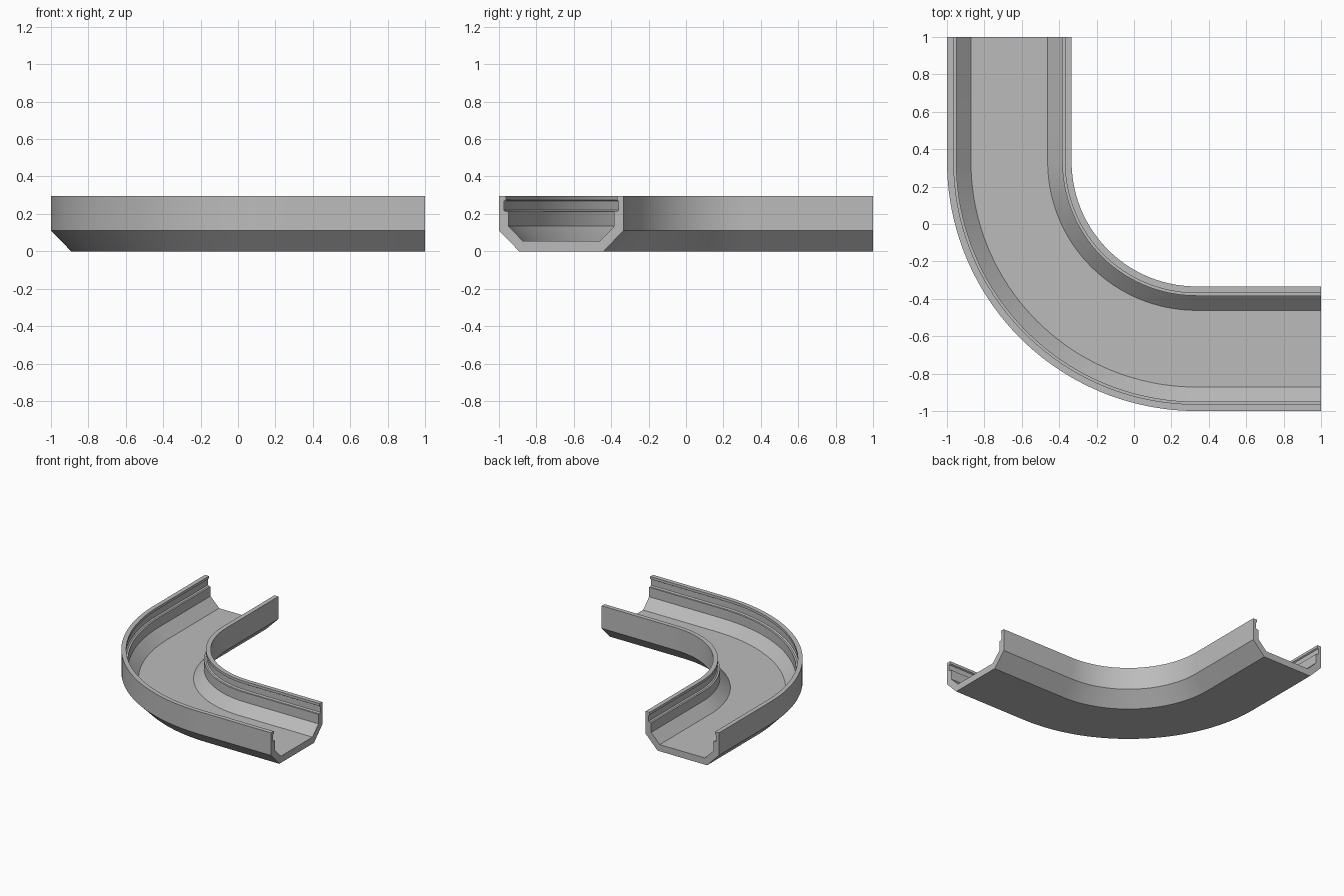
import bpy
import bmesh
from math import sin, cos, pi, radians

cube = bpy.data.objects.get("Cube")
if cube:
    bpy.data.objects.remove(cube, do_unlink=True)

# Plain grey plastic
grey = bpy.data.materials.new("grey")
grey.use_nodes = True
color = (0.5, 0.5, 0.5, 1)
grey.diffuse_color = color
grey.node_tree.nodes["Principled BSDF"].inputs["Base Color"].default_value = color

# Half cross-section: offset from the centreline, height
# (outer bottom, up the outer wall, over the lip, down to the inner floor)
HALF = [
    (0.225, 0), (0.333, 0.11), (0.333, 0.295),
    (0.297, 0.295), (0.297, 0.274), (0.307, 0.268), (0.307, 0.22),
    (0.297, 0.212), (0.283, 0.212), (0.283, 0.134), (0.205, 0.055),
]
PROFILE = HALF + [(-d, z) for d, z in reversed(HALF)]

# Path stations: point on the centreline and its outward direction
BEND = 1 / 3          # centre of the bend in x and y
RADIUS = 1.0
STEPS = 40
stations = [(BEND - RADIUS, 1.0, -1.0, 0.0)]
for i in range(STEPS + 1):
    a = pi + pi / 2 * i / STEPS
    stations.append((BEND + RADIUS * cos(a), BEND + RADIUS * sin(a), cos(a), sin(a)))
stations.append((1.0, BEND - RADIUS, 0.0, -1.0))

# Sweep the channel along the path
bm = bmesh.new()
rings = [[bm.verts.new((x + nx * d, y + ny * d, z)) for d, z in PROFILE]
         for x, y, nx, ny in stations]
count = len(PROFILE)
for r0, r1 in zip(rings, rings[1:]):
    for j in range(count):
        k = (j + 1) % count
        bm.faces.new((r0[j], r0[k], r1[k], r1[j]))

# Close both cut ends
bm.faces.new(rings[0])
bm.faces.new(rings[-1])
bmesh.ops.recalc_face_normals(bm, faces=bm.faces)

mesh = bpy.data.meshes.new("curved_channel")
bm.to_mesh(mesh)
bm.free()
mesh.materials.append(grey)
channel = bpy.data.objects.new("curved_channel", mesh)
bpy.context.collection.objects.link(channel)

# Smooth along the bend, sharp at the profile corners
bpy.ops.object.select_all(action="DESELECT")
channel.select_set(True)
bpy.context.view_layer.objects.active = channel
bpy.ops.object.shade_smooth_by_angle(angle=radians(20))
